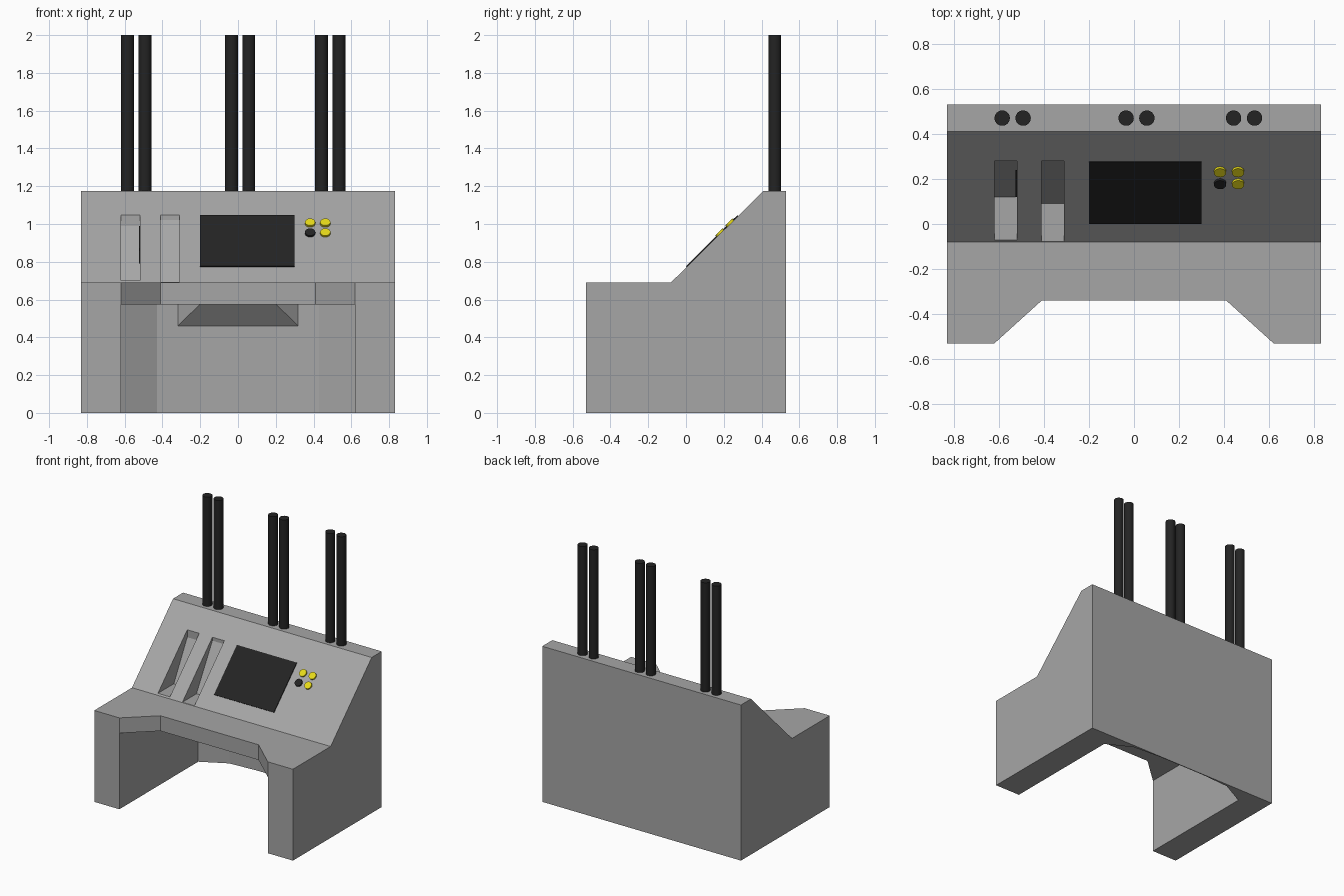
import bpy, bmesh, math
from mathutils import Matrix, Vector

old = bpy.data.objects.get("Cube")
if old:
    bpy.data.objects.remove(old, do_unlink=True)


def material(name, rgb):
    m = bpy.data.materials.new(name)
    m.use_nodes = True
    m.diffuse_color = (*rgb, 1)
    m.node_tree.nodes["Principled BSDF"].inputs["Base Color"].default_value = (*rgb, 1)
    return m


grey = material("console_grey", (0.38, 0.38, 0.38))
black = material("matte_black", (0.017, 0.017, 0.017))
yellow = material("button_yellow", (0.82, 0.72, 0.01))


def finish(name, bm, mat, smooth=False):
    bmesh.ops.recalc_face_normals(bm, faces=bm.faces)
    mesh = bpy.data.meshes.new(name)
    bm.to_mesh(mesh)
    bm.free()
    mesh.materials.append(mat)
    ob = bpy.data.objects.new(name, mesh)
    bpy.context.collection.objects.link(ob)
    if smooth:
        bpy.ops.object.select_all(action="DESELECT")
        ob.select_set(True)
        bpy.context.view_layer.objects.active = ob
        bpy.ops.object.shade_smooth_by_angle(angle=math.radians(35))
    return ob


def prism(name, points, low, high, axis):
    """Extrude a side profile (y, z) along x, or a plan outline (x, y) along z."""
    bm = bmesh.new()
    place = (lambda a, b: (low, a, b)) if axis == "x" else (lambda a, b: (a, b, low))
    face = bm.faces.new([bm.verts.new(place(a, b)) for a, b in points])
    new = bmesh.ops.extrude_face_region(bm, geom=[face])["geom"]
    step = Vector((high - low, 0, 0) if axis == "x" else (0, 0, high - low))
    bmesh.ops.translate(bm, verts=[v for v in new if isinstance(v, bmesh.types.BMVert)], vec=step)
    return finish(name, bm, grey)


def box(name, center, size, mat, tilt=0):
    bm = bmesh.new()
    mx = Matrix.Translation(center) @ Matrix.Rotation(tilt, 4, "X") @ Matrix.Diagonal((*size, 1))
    bmesh.ops.create_cube(bm, size=1, matrix=mx)
    return finish(name, bm, mat)


def cylinder(name, center, radius, depth, mat, tilt=0):
    bm = bmesh.new()
    mx = Matrix.Translation(center) @ Matrix.Rotation(tilt, 4, "X")
    bmesh.ops.create_cone(bm, cap_ends=True, segments=32, radius1=radius, radius2=radius,
                          depth=depth, matrix=mx)
    return finish(name, bm, mat, smooth=True)


def cut(target, cutter):
    cutter.hide_render = True
    mod = target.modifiers.new("cut", "BOOLEAN")
    mod.operation, mod.solver, mod.object = "DIFFERENCE", "EXACT", cutter
    bpy.context.view_layer.objects.active = target
    bpy.ops.object.modifier_apply(modifier=mod.name)
    bpy.data.objects.remove(cutter, do_unlink=True)


def mirrored(half):
    return half + [(-x, y) for x, y in reversed(half)]


# Sloping control panel
DESK, TOP, FOOT_Y, HEAD_Y = 0.69, 1.175, -0.08, 0.41
SLOPE = math.atan2(TOP - DESK, HEAD_Y - FOOT_Y)


def on_panel(x, y):
    return Vector((x, y, DESK + (y - FOOT_Y) * math.tan(SLOPE)))


# Console body
body = prism("console_body", [(-0.53, 0), (0.53, 0), (0.53, TOP), (HEAD_Y, TOP),
                              (FOOT_Y, DESK), (-0.53, DESK)], -0.83, 0.83, "x")

# Knee space and the notch in the desk edge
cut(body, prism("knee_cutter", mirrored([(-0.62, -0.7), (-0.62, 0.41), (-0.43, 0.51),
                                         (-0.2, 0.524)]), -0.1, 0.575, "z"))
cut(body, prism("notch_cutter", mirrored([(-0.62, -0.7), (-0.62, -0.53), (-0.41, -0.34)]),
                0.5, 0.8, "z"))

# Two card slots: flat floor, steep back, short upright lip
for left, right, floor, back, lip in ((-0.62, -0.52, 0.70, 0.12, 0.99),
                                      (-0.41, -0.31, 0.692, 0.09, 1.02)):
    cut(body, prism("slot_cutter", [(-0.2, floor), (back, floor), (0.28, lip),
                                    (0.28, 1.3), (-0.2, 1.3)], left, right, "x"))

# Dark reader strip inside the first slot
strip = prism("slot_reader", [(0.12, 0.79), (0.24, 0.95), (0.24, 0.99), (0.12, 0.87)],
              -0.525, -0.519, "x")
strip.data.materials[0] = black

# Faceted bracket under the desk at the back of the knee space
bm = bmesh.new()
for s in (-1, 1):
    for x, y, z in ((0.32, 0.52, 0.576), (0.2, 0.42, 0.576), (0.2, 0.525, 0.46), (0.32, 0.518, 0.46)):
        bm.verts.new((s * x, y, z))
bmesh.ops.convex_hull(bm, input=bm.verts)
finish("rear_bracket", bm, grey)

# Display and buttons on the slope
box("display", on_panel(0.05, 0.14), (0.5, 0.385, 0.012), black, SLOPE)
for i, (x, y, mat) in enumerate(((0.382, 0.235, yellow), (0.462, 0.235, yellow),
                                 (0.382, 0.182, black), (0.462, 0.182, yellow))):
    cylinder(f"button_{i + 1}", on_panel(x, y), 0.027, 0.024, mat, SLOPE)

# Three pairs of upright pipes
for i, x in enumerate((-0.585, -0.492, -0.035, 0.057, 0.442, 0.535)):
    cylinder(f"pipe_{i + 1}", (x, 0.47, 1.58), 0.034, 0.84, black)
